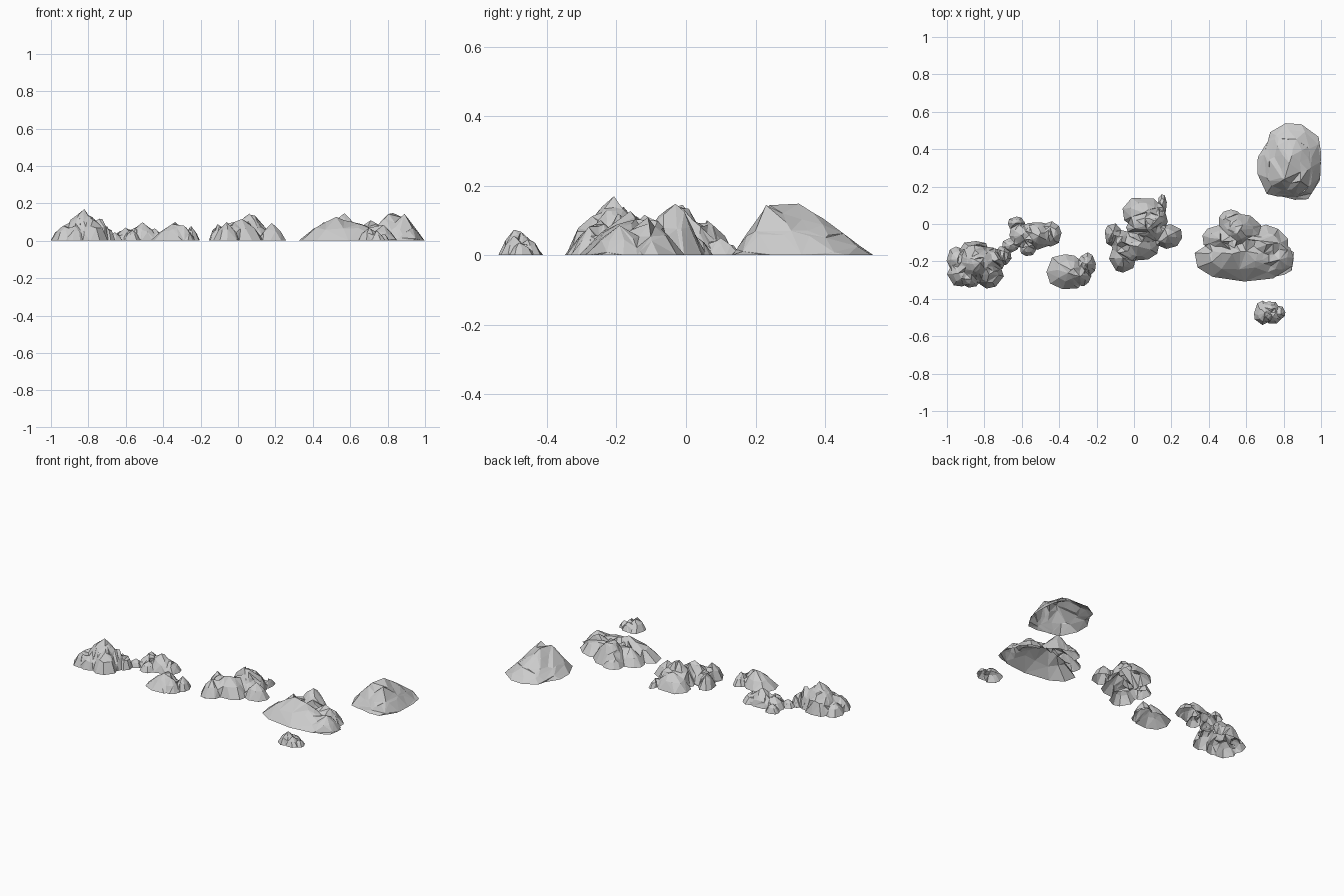
import bpy, bmesh, math, random
from mathutils import Vector
from mathutils.geometry import delaunay_2d_cdt

if "Cube" in bpy.data.objects:
    bpy.data.objects.remove(bpy.data.objects["Cube"])

random.seed(7)


def level(p, lump, e):
    """0 at the lump's peak, 1 at its shoreline (skewed superellipse cone)."""
    x, y, rx, ry, h, ox, oy = lump
    lo, hi = 0.0, 1.0
    for _ in range(18):
        s = (lo + hi) / 2
        dx = abs(p[0] - x - (1 - s) * ox) / rx
        dy = abs(p[1] - y - (1 - s) * oy) / ry
        if (dx ** e + dy ** e) ** (1 / e) > s:
            lo = s
        else:
            hi = s
    return hi


def island(name, lumps, sides=8, power=1.6, e=2.2, rings=(0.6,), jit=0.06):
    """Union of craggy lumps, triangulated into one faceted shell."""
    lumps = [tuple(l) + (0, 0) if len(l) == 5 else tuple(l) for l in lumps]
    pts, edges = [], []
    for x, y, rx, ry, h, ox, oy in lumps:
        turn = random.random()
        for s in (1.0,) + tuple(rings):
            first = len(pts)
            for i in range(sides):
                a = 2 * math.pi * (i + turn + random.uniform(-.2, .2)) / sides
                c, d = math.cos(a), math.sin(a)
                k = (abs(c) ** e + abs(d) ** e) ** (-1 / e)
                k *= s * (1.03 + random.uniform(-jit, jit))
                pts.append(Vector((x + (1 - s) * ox + c * k * rx,
                                   y + (1 - s) * oy + d * k * ry)))
                if s == 1.0:
                    edges.append((first + i, first + (i + 1) % sides))
        pts.append(Vector((x + ox, y + oy)))
    co, _, tris, *_ = delaunay_2d_cdt(pts, edges, [], 1, 1e-4)

    bm = bmesh.new()
    vs = []
    for p in co:
        z = max(l[4] * (1 - level(p, l, e) ** power) for l in lumps)
        vs.append(bm.verts.new((p[0], p[1], max(0.008, z * random.uniform(.96, 1.02)))))
    for t in tris:
        bm.faces.new([vs[i] for i in t])
    bmesh.ops.delete(bm, geom=[v for v in bm.verts if not v.link_faces], context='VERTS')
    for v in bm.verts:
        if v.is_boundary:
            v.co.z = 0
    # merge slivers so the facets stay large
    bmesh.ops.remove_doubles(bm, verts=[v for v in bm.verts if not v.is_boundary], dist=0.013)
    bmesh.ops.recalc_face_normals(bm, faces=bm.faces)
    if sum(f.normal.z for f in bm.faces) < 0:
        bmesh.ops.reverse_faces(bm, faces=bm.faces)
    me = bpy.data.meshes.new(name)
    bm.to_mesh(me)
    bm.free()
    ob = bpy.data.objects.new(name, me)
    bpy.context.collection.objects.link(ob)
    return ob


# Lumps: x, y, radius x, radius y, height (, peak offset x, y)

# tall crag at far left
island("west_crag", [
    (-.83, -.21, .12, .10, .15), (-.83, -.21, .05, .05, .18),
    (-.85, -.14, .08, .05, .11), (-.945, -.19, .055, .07, .065),
    (-.925, -.27, .07, .065, .08), (-.87, -.295, .05, .045, .08),
    (-.775, -.27, .075, .07, .115), (-.74, -.19, .055, .06, .12),
    (-.70, -.17, .045, .05, .08)], power=2.2)

# low broken ridge
island("west_ridge", [
    (-.66, -.115, .045, .038, .045), (-.63, .005, .045, .035, .055),
    (-.60, -.06, .065, .065, .07), (-.565, -.125, .045, .045, .06),
    (-.51, -.065, .08, .07, .098), (-.445, -.055, .055, .068, .065),
    (-.52, -.02, .07, .03, .07)], power=1.8)

# small islet in front of the ridge
island("west_islet", [
    (-.36, -.255, .10, .095, .10, .025, .01), (-.29, -.28, .06, .05, .08),
    (-.25, -.215, .045, .06, .08)], power=1.5, sides=9)

# central island with curved horn at the back
island("central_island", [
    (.05, .06, .115, .085, .10), (.15, .10, .024, .06, .05),
    (.12, .02, .06, .07, .10), (.06, -.02, .10, .08, .15, 0, .01),
    (.18, -.065, .075, .065, .095), (-.11, -.06, .045, .06, .09),
    (-.07, -.09, .06, .06, .09), (.02, -.12, .115, .08, .12),
    (-.06, -.18, .07, .08, .10)], power=1.8)

# large eastern island
island("east_island", [
    (.585, -.19, .262, .11, .125, -.06, .03), (.57, -.05, .11, .10, .152, 0, .02),
    (.515, .015, .065, .06, .075), (.46, -.08, .09, .07, .10),
    (.71, -.11, .11, .10, .108), (.77, -.19, .08, .09, .09)], sides=10, power=1.5)

# broad cone-shaped island at the back right
island("back_mountain", [
    (.85, .345, .147, .19, .15, -.02, -.02),
    (.86, .315, .135, .18, .142, .03, -.085),
    (.805, .30, .14, .15, .142, 0, -.06)], sides=11, power=1.08, e=3.0, jit=.03)

# tiny rock at the front
island("front_rock", [
    (.69, -.475, .05, .06, .075, .01, -.02), (.74, -.495, .045, .04, .055),
    (.73, -.45, .045, .035, .05), (.78, -.475, .027, .037, .04)], power=1.7)
